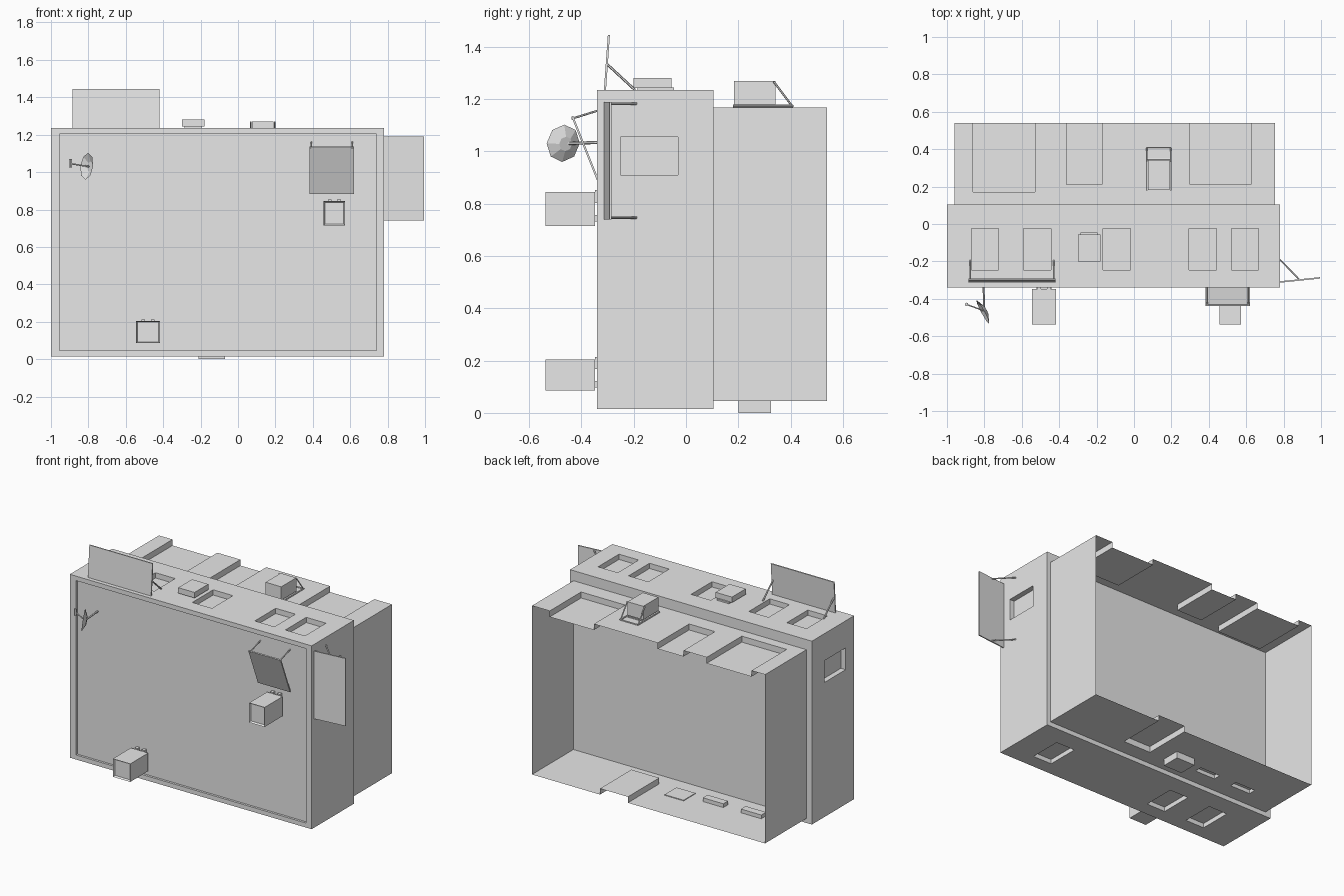
import bpy, bmesh
from mathutils import Vector

old = bpy.data.objects.get("Cube")
if old:
    bpy.data.objects.remove(old)

grey = bpy.data.materials.new("light_grey")
grey.use_nodes = True
grey.diffuse_color = (0.8, 0.8, 0.8, 1)
grey.node_tree.nodes["Principled BSDF"].inputs["Base Color"].default_value = (0.8, 0.8, 0.8, 1)


def finish(name, bm):
    bmesh.ops.recalc_face_normals(bm, faces=bm.faces)
    mesh = bpy.data.meshes.new(name)
    bm.to_mesh(mesh)
    bm.free()
    mesh.materials.append(grey)
    ob = bpy.data.objects.new(name, mesh)
    bpy.context.collection.objects.link(ob)
    return ob


def add_box(bm, xs, ys, zs):
    verts = bmesh.ops.create_cube(bm, size=1)["verts"]
    for v in verts:
        v.co = [r[0] if c < 0 else r[1] for c, r in zip(v.co, (xs, ys, zs))]
    return verts


def box(name, xs, ys, zs):
    bm = bmesh.new()
    add_box(bm, xs, ys, zs)
    return finish(name, bm)


def bar(name, a, b, r=0.004):
    a, b = Vector(a), Vector(b)
    bm = bmesh.new()
    bmesh.ops.create_cone(bm, cap_ends=True, segments=6, radius1=r, radius2=r, depth=(b - a).length)
    ob = finish(name, bm)
    ob.location = (a + b) / 2
    ob.rotation_euler = (b - a).to_track_quat("Z", "Y").to_euler()
    return ob


def panel(name, corner, u, v, thick=0.008):
    """Thin plate spanned by edges u and v from one corner."""
    c, u, v = Vector(corner), Vector(u), Vector(v)
    n = u.cross(v).normalized() * thick / 2
    bm = bmesh.new()
    f = bm.faces.new([bm.verts.new(p - n) for p in (c, c + u, c + u + v, c + v)])
    ext = bmesh.ops.extrude_face_region(bm, geom=[f])
    new = [g for g in ext["geom"] if isinstance(g, bmesh.types.BMVert)]
    bmesh.ops.translate(bm, verts=new, vec=n * 2)
    return finish(name, bm)


def carve(ob, cuts):
    """Cut box-shaped pockets into a block."""
    bm = bmesh.new()
    for c in cuts:
        add_box(bm, *c)
    cutter = finish("pocket_cutter", bm)
    cutter.hide_render = True
    mod = ob.modifiers.new("pockets", "BOOLEAN")
    mod.operation, mod.solver, mod.object = "DIFFERENCE", "EXACT", cutter
    bpy.context.view_layer.update()
    deps = bpy.context.evaluated_depsgraph_get()
    mesh = bpy.data.meshes.new_from_object(ob.evaluated_get(deps))
    ob.modifiers.clear()
    ob.data = mesh
    bpy.data.objects.remove(cutter)


# Front block with window pockets and a recessed front
FRONT, MID, BACK = -0.34, 0.105, 0.54
LEFT, TOP, BASE = 0.78, 1.235, 0.015
D = 0.035
front = box("front_block", (-1, LEFT), (FRONT, MID), (BASE, TOP))
win_y = (-0.245, -0.025)
cuts = [((x, x + 0.145), win_y, (TOP - D, TOP + 0.1)) for x in (-0.87, -0.59, -0.165, 0.295, 0.52)]
cuts += [((x, x + 0.14), win_y, (BASE - 0.1, BASE + D - 0.005)) for x in (-0.76, -0.45, 0.455)]
cuts += [(xs, (-0.25, -0.03), (0.91, 1.055)) for xs in ((LEFT - D, LEFT + 0.1), (-1.1, -1 + D))]
cuts.append(((-0.955, 0.74), (FRONT - 0.1, FRONT + 0.015), (0.045, 1.205)))
carve(front, cuts)

# Rear shell, open at the back, with notches in roof and floor
R_BASE, R_TOP = 0.045, 1.168
rear = box("rear_shell", (-0.96, 0.755), (MID, BACK), (R_BASE, R_TOP))
notches = [(-0.86, -0.53, 0.17), (-0.36, -0.17, 0.21), (0.30, 0.625, 0.21)]
cuts = [((a, b), (y, BACK + 0.1), (R_TOP - 0.04, R_TOP + 0.1)) for a, b, y in notches]
floor_z = (R_BASE - 0.1, R_BASE + 0.04)
cuts.append(((0.05, 0.255), (0.21, BACK + 0.1), floor_z))
cuts += [((x, x + 0.15), (0.215, 0.265), (R_BASE - 0.1, R_BASE + 0.025)) for x in (-0.46, -0.74)]
carve(rear, cuts)
bm = bmesh.new()
bm.from_mesh(rear.data)
ends = [f for f in bm.faces if all(v.co.y > BACK - 0.001 for v in f.verts)
        or all(v.co.y < MID + 0.001 for v in f.verts)]
bmesh.ops.delete(bm, geom=ends, context="FACES")
bm.to_mesh(rear.data)
bm.free()


# Wall-mounted cooling units with a rimmed front and bracket tabs
def wall_unit(name, xs, zs):
    bm = bmesh.new()
    add_box(bm, xs, (-0.538, FRONT - 0.008), zs)
    bm.normal_update()
    face = [f for f in bm.faces if f.normal.y < -0.9]
    bmesh.ops.inset_region(bm, faces=face, thickness=0.01)
    bmesh.ops.translate(bm, verts=face[0].verts, vec=(0, 0.012, 0))
    finish(name, bm)
    mx, mz = sum(xs) / 2, sum(zs) / 2
    for i, s in enumerate((-1, 1)):
        z = mz + s * 0.035
        box(f"{name}_bracket_{i}", (mx - 0.04, mx + 0.04), (FRONT - 0.012, FRONT + 0.016), (z - 0.012, z + 0.012))
        x = mx + s * 0.025
        box(f"{name}_top_tab_{i}", (x - 0.01, x + 0.01), (FRONT - 0.008, FRONT + 0.016), (zs[1] - 0.02, zs[1] + 0.008))


wall_unit("upper_wall_unit", (0.458, 0.572), (0.715, 0.845))
wall_unit("lower_wall_unit", (-0.545, -0.417), (0.085, 0.205))

# Roof vent, underside vent
box("front_roof_vent", (-0.30, -0.18), (-0.20, -0.055), (1.243, 1.28))
box("front_roof_vent_foot", (-0.285, -0.195), (-0.185, -0.045), (TOP - 0.005, 1.245))
box("underside_vent", (-0.21, -0.07), (0.20, 0.325), (0, R_BASE + 0.005))

# Rear roof unit with its support frame
box("rear_roof_unit", (0.075, 0.19), (0.183, 0.342), (1.18, 1.27))
for i, x in enumerate((0.068, 0.197)):
    bar(f"unit_rail_{i}", (x, 0.18, 1.174), (x, 0.41, 1.174), 0.005)
    bar(f"unit_stay_{i}", (x, 0.335, 1.268), (x, 0.405, 1.175))
for i, y in enumerate((0.345, 0.408)):
    bar(f"unit_crossbar_{i}", (0.068, y, 1.174), (0.197, y, 1.174), 0.005)

# Awning over the roof
panel("roof_awning", (-0.885, -0.31, TOP), (0.465, 0, 0), (0, 0.015, 0.21))
for i, x in enumerate((-0.876, -0.429)):
    bar(f"roof_awning_arm_{i}", (x, -0.303, 1.335), (x, -0.195, TOP), 0.005)

# Awning on the left side
panel("side_awning", (LEFT, -0.31, 0.74), (0.215, 0.022, 0), (0, 0, 0.45))
for i, z in enumerate((0.747, 1.183)):
    bar(f"side_awning_arm_{i}", (0.885, -0.298, z), (LEFT, -0.19, z), 0.005)

# Awning on the front
panel("front_awning", (0.383, FRONT + 0.005, 0.885), (0.237, 0, 0), (0, -0.1, 0.25))
for i, x in enumerate((0.392, 0.611)):
    bar(f"front_awning_arm_{i}", (x, -0.438, 1.125), (x, FRONT + 0.015, 1.16))

# Dish with feed and mount
hub = Vector((-0.80, -0.465, 1.03))
aim = Vector((-0.87, -0.47, 0.12)).normalized()
bm = bmesh.new()
bmesh.ops.create_cone(bm, cap_ends=False, segments=8, radius1=0.028, radius2=0.072, depth=0.02)
bmesh.ops.holes_fill(bm, edges=[e for e in bm.edges if e.is_boundary and all(v.co.z < 0 for v in e.verts)])
dish = finish("dish", bm)
dish.location = hub
dish.rotation_euler = aim.to_track_quat("Z", "Y").to_euler()
bar("dish_mount", hub, (-0.805, FRONT + 0.015, 1.035), 0.006)
tip = Vector((-0.895, -0.43, 1.045))
bar("dish_feed_arm", hub, tip, 0.004)
bar("dish_feed", tip + Vector((0, 0, 0.024)), tip - Vector((0, 0, 0.02)), 0.01)
